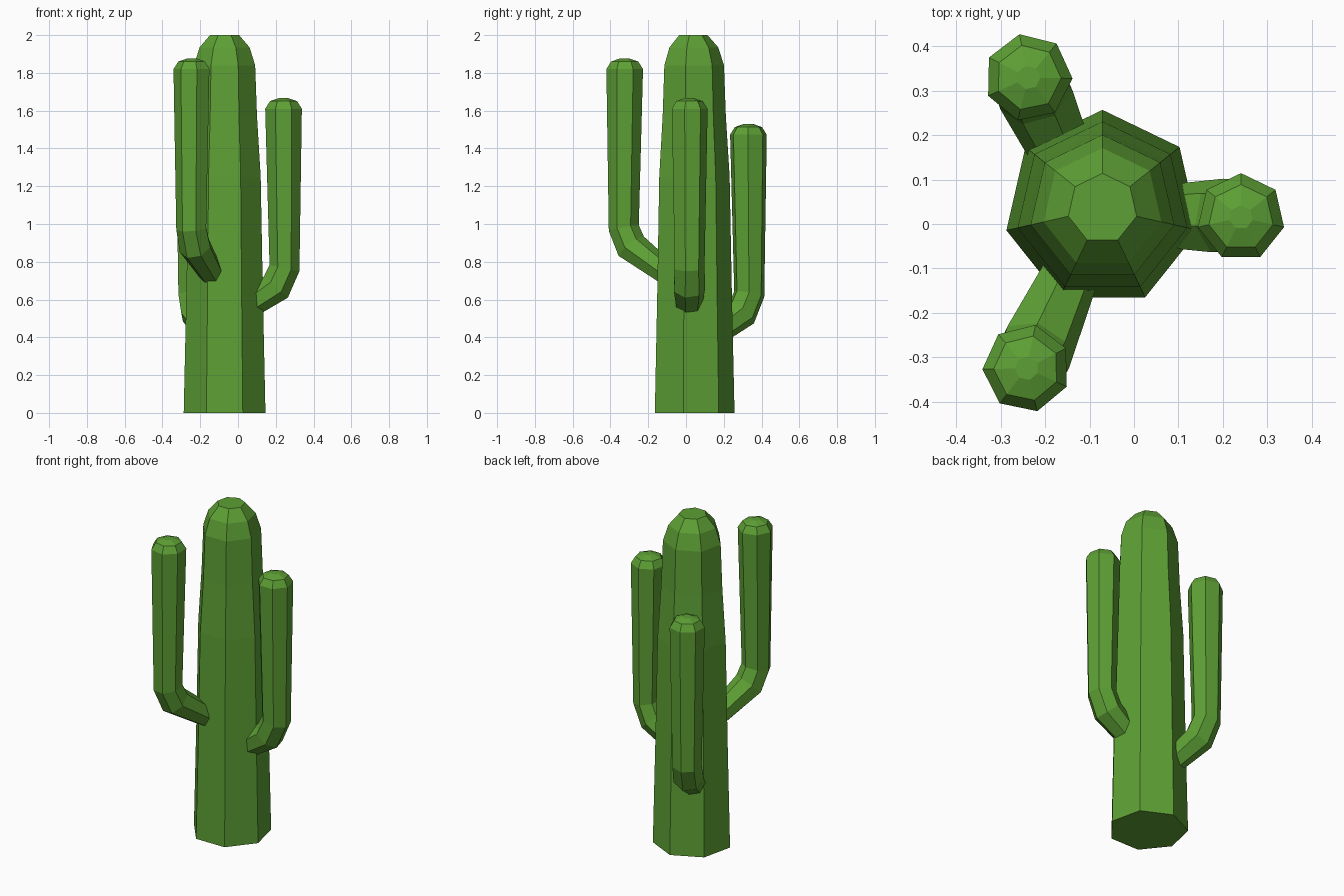
import bpy, bmesh, math
from mathutils import Vector, Matrix

if "Cube" in bpy.data.objects:
    bpy.data.objects.remove(bpy.data.objects["Cube"])

SIDES = 7
green = bpy.data.materials.new("cactus_green")
green.diffuse_color = (0.11, 0.35, 0.035, 1)
green.use_nodes = True
green.node_tree.nodes["Principled BSDF"].inputs["Base Color"].default_value = green.diffuse_color


def tube(name, rings, matrix):
    """Loft seven-sided rings given as (x, z, radius, elevation of ring normal in degrees)."""
    bm = bmesh.new()
    loops = []
    for x, z, r, elev in rings:
        e = math.radians(elev)
        u, v = Vector((math.sin(e), 0, -math.cos(e))), Vector((0, 1, 0))
        loop = []
        for k in range(SIDES):
            a = math.pi / 2 + k * 2 * math.pi / SIDES
            loop.append(bm.verts.new(Vector((x, 0, z)) + r * (math.cos(a) * u + math.sin(a) * v)))
        loops.append(loop)
    for lo, hi in zip(loops, loops[1:]):
        for k in range(SIDES):
            n = (k + 1) % SIDES
            bm.faces.new((lo[k], lo[n], hi[n], hi[k]))
    bm.faces.new(loops[0][::-1])
    bm.faces.new(loops[-1])
    bmesh.ops.recalc_face_normals(bm, faces=bm.faces)
    mesh = bpy.data.meshes.new(name)
    bm.to_mesh(mesh)
    bm.free()
    mesh.materials.append(green)
    obj = bpy.data.objects.new(name, mesh)
    obj.matrix_world = matrix
    bpy.context.collection.objects.link(obj)


# Trunk: tapered column with a faceted dome
trunk = [(0, 0.222), (0.62, 0.208), (1.25, 0.196), (1.57, 0.176),
         (1.84, 0.166), (1.935, 0.136), (2.0, 0.079)]
tube("trunk", [(0, z, r, 90) for z, r in trunk], Matrix.Translation((-0.071, 0.035, 0)))

# Arm: stub inside the trunk, elbow, upright and dome; origin below the tip
arm = [(-0.24, 0.53, 0.066, 32), (-0.04, 0.667, 0.087, 48), (0.005, 0.767, 0.083, 78),
       (0, 1.61, 0.0995, 90), (0, 1.65, 0.074, 90), (0, 1.666, 0.027, 90)]

# Three arms: tip position, height shift and direction
for name, x, y, dz, turn in (("right_arm", 0.241, 0.015, 0, 0),
                             ("back_arm", -0.238, 0.33, -0.137, 114.5),
                             ("front_arm", -0.242, -0.325, 0.21, 245.5)):
    tube(name, arm, Matrix.Translation((x, y, dz)) @ Matrix.Rotation(math.radians(turn), 4, 'Z'))
